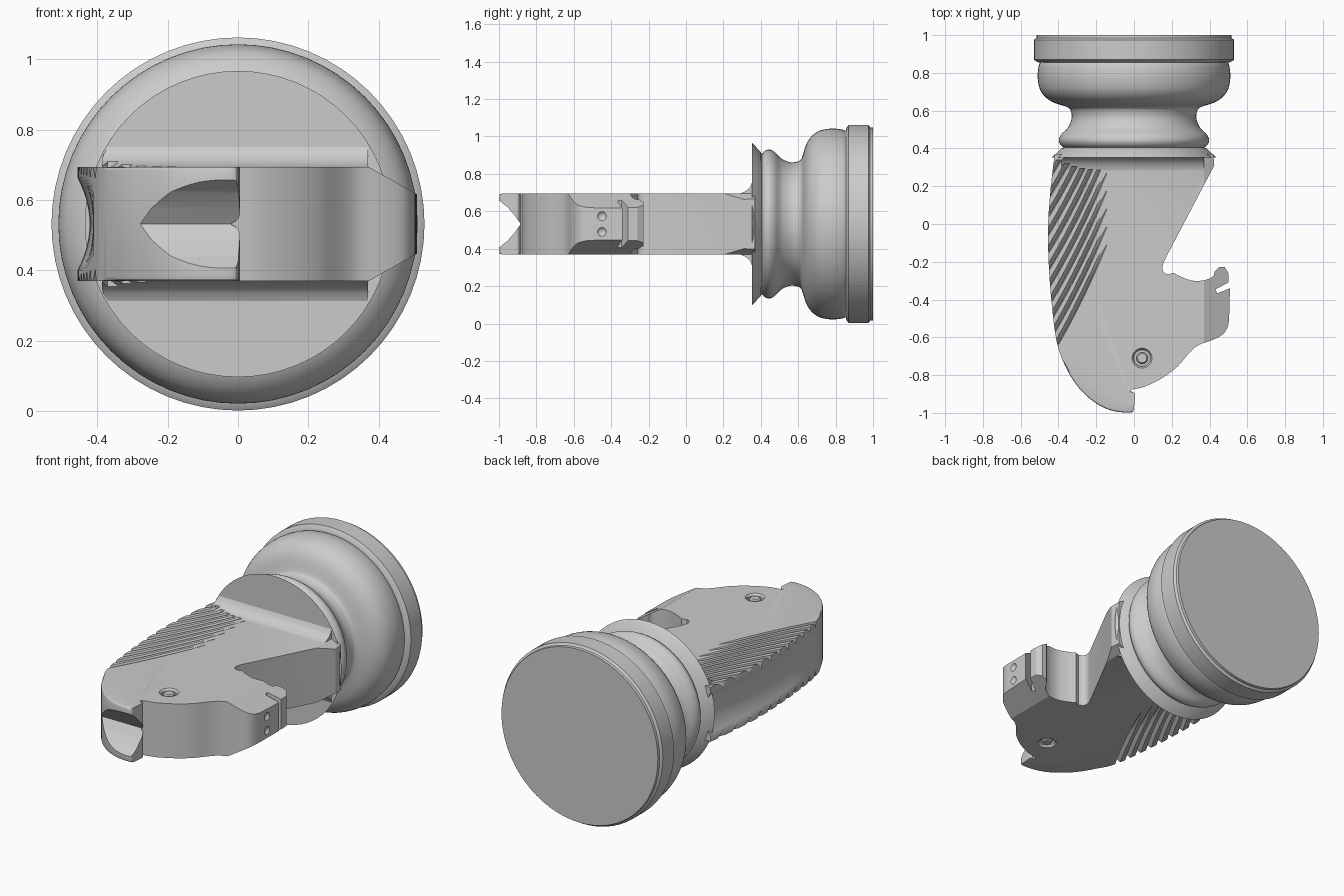
import bpy, bmesh, math
from mathutils import Vector

if "Cube" in bpy.data.objects:
    bpy.data.objects.remove(bpy.data.objects["Cube"])

ZC = 0.532   # height of the centre axis
H = 0.162    # half thickness of the handle


def loft(name, rings):
    """Closed solid through a list of equal-length point rings."""
    bm = bmesh.new()
    vs = [[bm.verts.new(p) for p in r] for r in rings]
    n = len(vs[0])
    for a, b in zip(vs, vs[1:]):
        for i in range(n):
            j = (i + 1) % n
            bm.faces.new((a[i], a[j], b[j], b[i]))
    bm.faces.new(vs[0])
    bm.faces.new(vs[-1])
    bmesh.ops.recalc_face_normals(bm, faces=bm.faces)
    me = bpy.data.meshes.new(name)
    bm.to_mesh(me)
    bm.free()
    ob = bpy.data.objects.new(name, me)
    bpy.context.collection.objects.link(ob)
    return ob


def circle(r, f, n=64):
    return [f(r * math.cos(2 * math.pi * i / n), r * math.sin(2 * math.pi * i / n)) for i in range(n)]


def spline(pts, steps=4):
    """Catmull-Rom samples through the points; two points stay straight."""
    if len(pts) < 3:
        return list(pts)
    p = [Vector(q) for q in pts]
    p = [2 * p[0] - p[1]] + p + [2 * p[-1] - p[-2]]
    out = []
    for a, b, c, d in zip(p, p[1:], p[2:], p[3:]):
        for k in range(steps):
            t = k / steps
            q = 0.5 * (2 * b + (c - a) * t + (2 * a - 5 * b + 4 * c - d) * t * t
                       + (3 * b - a - 3 * c + d) * t ** 3)
            out.append(tuple(q))
    return out + [tuple(pts[-1])]


def boolean(ob, tool, op='DIFFERENCE'):
    m = ob.modifiers.new('bool', 'BOOLEAN')
    m.operation, m.object, m.solver = op, tool, 'EXACT'
    bpy.context.view_layer.objects.active = ob
    bpy.ops.object.modifier_apply(modifier=m.name)
    bpy.data.objects.remove(tool, do_unlink=True)


# round base, turned about the long axis
runs = [[(.352, .435), (.40, .385)],
        [(.405, .372), (.42, .39), (.445, .398), (.475, .385), (.51, .35), (.56, .33),
         (.60, .335), (.615, .345)],
        [(.62, .355), (.65, .44), (.70, .492), (.77, .51), (.83, .506), (.855, .498)],
        [(.857, .512), (.87, .53)], [(.975, .53), (.985, .517)], [(1.0, .515)]]
prof = [q for r in runs for q in spline(r)]
base = loft('base', [circle(r, lambda a, b: (a, y, ZC + b)) for y, r in prof])

# handle outline, seen from the top, as smooth runs joined at corners
left = spline([(-.42, .37), (-.44, .2), (-.455, .0), (-.452, -.2), (-.438, -.4), (-.41, -.62),
               (-.36, -.76), (-.29, -.87), (-.2, -.95), (-.11, -.99), (-.02, -.998), (-.002, -.985),
               (.002, -.95), (.005, -.905), (-.003, -.892), (-.02, -.885)])
rest = [[(-.018, -.878), (.06, -.86), (.15, -.815), (.23, -.755), (.29, -.685), (.34, -.642),
         (.42, -.612), (.475, -.58), (.5, -.53), (.505, -.45), (.508, -.34)],
        [(.44, -.368), (.432, -.345)],
        [(.5, -.31), (.5, -.26)],
        [(.48, -.228), (.45, -.228)],
        [(.428, -.25), (.415, -.28), (.37, -.298), (.31, -.3), (.25, -.28), (.21, -.258)],
        [(.18, -.268), (.158, -.255), (.15, -.23), (.16, -.195)],
        [(.425, .31), (.42, .37)]]
outline = left + [q for r in rest for q in spline(r)]
handle = loft('handle', [[(x, y, ZC + s * H) for x, y in outline] for s in (-1, 1)])

# rounded edges around the nose
bm = bmesh.new()
bm.from_mesh(handle.data)
edges = [e for e in bm.edges if abs(e.verts[0].co.z - e.verts[1].co.z) < 1e-4
         and all(v.co.y < -.7 and v.co.x < -.003 and v.co.y < -.89 + v.co.x * -.5 for v in e.verts)]
bmesh.ops.bevel(bm, geom=edges, offset=.012, segments=3, profile=.5, affect='EDGES')
bm.to_mesh(handle.data)
bm.free()

# flare where the handle meets the base
rings = []
for k in range(11):
    t = k / 10
    h = H - .004 + .074 * (1 - math.sqrt(1 - .98 * t * t))
    w = min(math.sqrt(.43 ** 2 - h * h), .386)
    y = .25 + .103 * t
    rings.append([(-w, y, ZC - h), (w, y, ZC - h), (w, y, ZC + h), (-w, y, ZC + h)])
boolean(handle, loft('flare', rings), 'UNION')

# side tapers toward the right
for s in (-1, 1):
    sec = [(.37, H + .001), (.56, .055), (.56, .3), (.37, .3)]
    boolean(handle, loft('taper', [[(x, y, ZC + s * h) for x, h in sec] for y in (-.9, .4)]))

# V-shaped opening in the nose
vee = [(-1.05, .155), (-1.0, .127), (-.955, .09), (-.915, .045), (-.884, 0)]
vee = vee + [(y, -h) for y, h in vee[-2::-1]]
boolean(handle, loft('mouth', [[(x, y, ZC + h) for y, h in vee] for x in (-.5, .1)]))

# shallow finger hollow along the left side
rings = []
for x, y in [q for q in left if q[1] > -.66 and q[0] < -.3]:
    d = .036 * max(0, min(1, (y + .65) / .3))
    ring = [(x - .002 + d * (1 - (i / 6) ** 2), y, ZC + .135 * i / 6) for i in range(-6, 7)]
    rings.append(ring + [(-.6, y, ZC + .135), (-.6, y, ZC - .135)])
boolean(handle, loft('hollow', rings))

# slanted grip grooves, top and bottom
for i in range(11):
    for s in (-1, 1):
        rings = []
        for k in range(9):
            t = k / 8
            x = -.48 + .335 * t
            y = -.75 + .095 * i + .52 * t + .14 * t * t
            if y > .345:
                break
            top = H + .12
            deep = H - .034 * min(1, (1 - t) * 2.5) + .002 * t
            rings.append([(x - .017, y, ZC + s * top), (x - .017, y, ZC + s * (H + .003)),
                          (x + .007, y, ZC + s * deep), (x + .013, y, ZC + s * (H + .003)),
                          (x + .013, y, ZC + s * top)])
        if len(rings) > 2:
            boolean(handle, loft('groove', rings))

# pin recess on both faces
for s in (-1, 1):
    steps = [(.055, H + .01), (.053, H), (.044, H - .012), (.044, H - .03)]
    boolean(handle, loft('recess', [circle(r, lambda a, b: (.043 + a, -.71 + b, ZC + s * h), 32)
                                    for r, h in steps]))

# two dimples on the right tip
for s in (-1, 1):
    bpy.ops.mesh.primitive_uv_sphere_add(segments=20, ring_count=10, radius=.03,
                                         location=(.523, -.45, ZC + s * .042))
    boolean(handle, bpy.context.object)

# pivot pin through the handle
pin = [(.024, -H + .002), (.031, -H + .009), (.031, H - .009), (.024, H - .002)]
pin = loft('pivot_pin', [circle(r, lambda a, b: (.043 + a, -.71 + b, ZC + h), 32) for r, h in pin])

# smooth shading with sharp edges kept
for ob in (base, handle, pin):
    bpy.ops.object.select_all(action='DESELECT')
    ob.select_set(True)
    bpy.context.view_layer.objects.active = ob
    bpy.ops.object.shade_smooth_by_angle(angle=math.radians(28))
